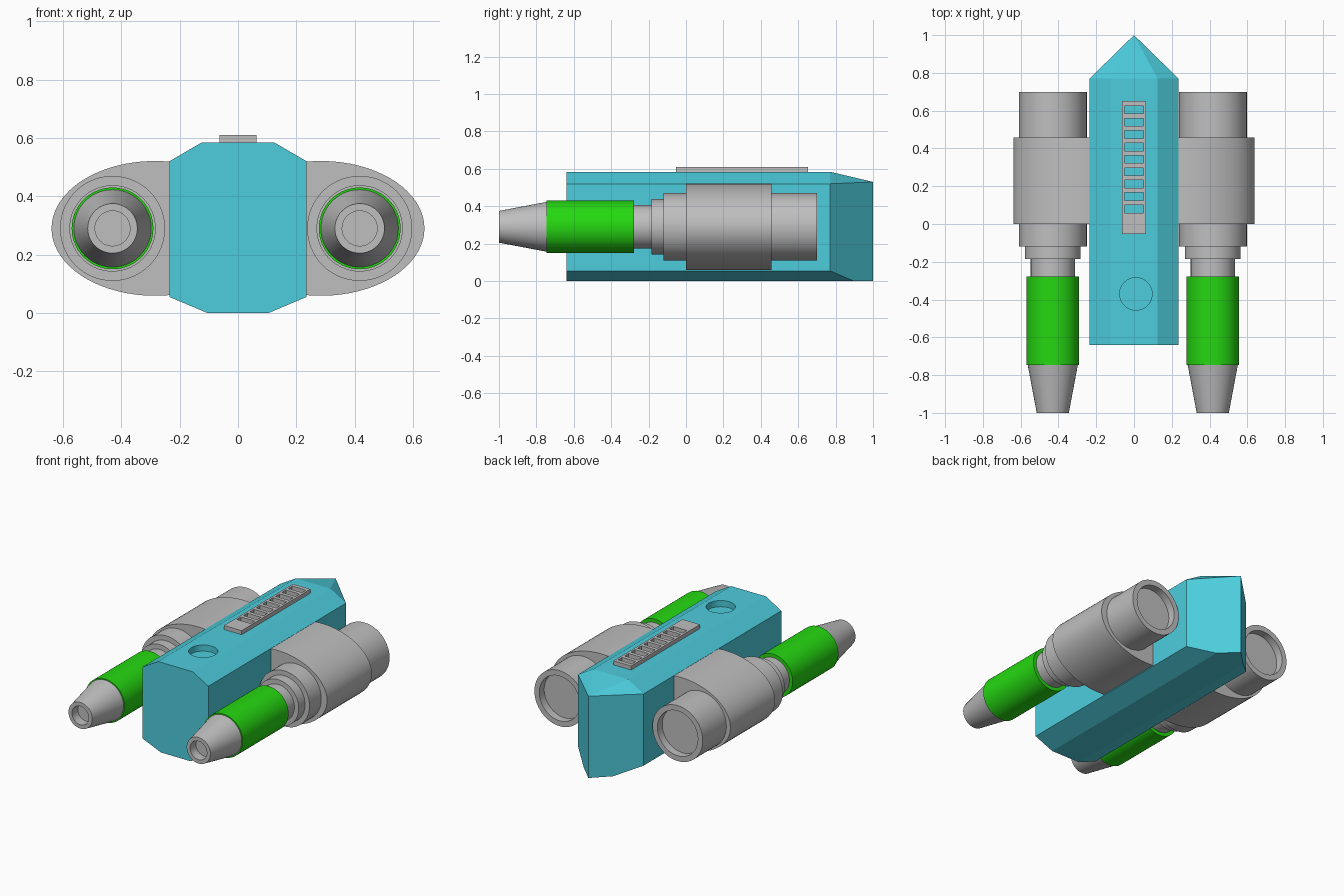
import bpy, bmesh, math
from mathutils import Vector, Matrix

if "Cube" in bpy.data.objects:
    bpy.data.objects.remove(bpy.data.objects["Cube"])


def material(name, rgb):
    m = bpy.data.materials.new(name)
    m.diffuse_color = (*rgb, 1)
    m.use_nodes = True
    m.node_tree.nodes["Principled BSDF"].inputs["Base Color"].default_value = m.diffuse_color
    return m


TEAL = material("teal", (0.073, 0.61, 0.72))
GREY = material("grey", (0.52, 0.52, 0.52))
GREEN = material("green", (0.0185, 0.69, 0.0056))


def finish(name, bm, mat, smooth=False):
    bmesh.ops.recalc_face_normals(bm, faces=bm.faces)
    me = bpy.data.meshes.new(name)
    bm.to_mesh(me)
    bm.free()
    me.materials.append(mat)
    ob = bpy.data.objects.new(name, me)
    bpy.context.collection.objects.link(ob)
    bpy.ops.object.select_all(action='DESELECT')
    bpy.context.view_layer.objects.active = ob
    ob.select_set(True)
    if smooth:
        bpy.ops.object.shade_smooth_by_angle(angle=math.radians(30))
    return ob


def revolve(name, profile, cx, cz, mat, steps=56):
    """Spin (radius, y) points about an axis parallel to y."""
    bm = bmesh.new()
    vs = [bm.verts.new((cx + r, y, cz)) for r, y in profile]
    es = [bm.edges.new(p) for p in zip(vs, vs[1:])]
    bmesh.ops.spin(bm, geom=vs + es, cent=(cx, 0, cz), axis=(0, 1, 0),
                   angle=2 * math.pi, steps=steps)
    bmesh.ops.remove_doubles(bm, verts=bm.verts, dist=1e-4)
    return finish(name, bm, mat, True)


def extrude_y(name, outline, y0, y1, mat, smooth=False):
    bm = bmesh.new()
    f = bm.faces.new([bm.verts.new((x, y0, z)) for x, z in outline])
    r = bmesh.ops.extrude_face_region(bm, geom=[f])
    bmesh.ops.translate(bm, vec=(0, y1 - y0, 0),
                        verts=[v for v in r['geom'] if isinstance(v, bmesh.types.BMVert)])
    return finish(name, bm, mat, smooth)


def add_box(bm, x0, x1, y0, y1, z0, z1):
    m = Matrix.Translation(((x0 + x1) / 2, (y0 + y1) / 2, (z0 + z1) / 2)) \
        @ Matrix.Diagonal((x1 - x0, y1 - y0, z1 - z0, 1))
    bmesh.ops.create_cube(bm, size=1, matrix=m)


# fuselage: chamfered bar with a vertical wedge nose
TOP, BACK, SHOULDER = 0.584, -0.64, 0.77
half = [(0.105, 0), (0.235, 0.055), (0.235, 0.52), (0.125, TOP)]
bm = bmesh.new()
for s in (-1, 1):
    for x, z in half:
        nose_y = 0.897 if z == 0 else SHOULDER
        bm.verts.new((s * x, BACK, z))
        bm.verts.new((s * x, nose_y, z))
for z in (0, 0.53):
    bm.verts.new((0, 1, z))
bmesh.ops.convex_hull(bm, input=bm.verts)
bmesh.ops.dissolve_limit(bm, angle_limit=math.radians(1),
                         verts=bm.verts, edges=bm.edges)
body = finish("fuselage", bm, TEAL)

# round socket sunk in the deck
bm = bmesh.new()
bmesh.ops.create_cone(bm, cap_ends=True, segments=40, radius1=0.086, radius2=0.086,
                      depth=0.1, matrix=Matrix.Translation((0.01, -0.37, TOP + 0.01)))
cutter = finish("socket_cutter", bm, TEAL)
cutter.hide_render = True
cut = body.modifiers.new("socket", 'BOOLEAN')
cut.operation, cut.solver, cut.object = 'DIFFERENCE', 'EXACT', cutter
bpy.context.view_layer.objects.active = body
bpy.ops.object.modifier_apply(modifier="socket")
bpy.data.objects.remove(cutter)

# slotted grille on the deck: two rails and ten cross bars
bm = bmesh.new()
z0, z1 = TOP - 0.004, 0.61
y0, y1, n, slot = -0.053, 0.652, 9, 0.041
add_box(bm, -0.063, -0.049, y0, y1, z0, z1)
add_box(bm, 0.049, 0.063, y0, y1, z0, z1)
centres = [0.08 + i * 0.0656 for i in range(n)]
starts = [y0] + [c + slot / 2 for c in centres]
ends = [c - slot / 2 for c in centres] + [y1]
for a, b in zip(starts, ends):
    add_box(bm, -0.049, 0.049, a, b, z0, z1)
finish("deck_grille", bm, GREY)

# engines, one each side
AZ = 0.29
for side, s, cx in (("left", -1, -0.43), ("right", 1, 0.417)):
    # nacelle with open rear and stepped front
    revolve(side + "_nacelle",
            [(0, -0.20), (0.117, -0.20), (0.117, -0.185), (0.148, -0.185),
             (0.148, -0.12), (0.18, -0.12), (0.18, 0.70), (0.145, 0.70),
             (0.145, 0.65), (0, 0.65)], cx, AZ, GREY)
    # neck between nacelle and sleeve
    revolve(side + "_neck", [(0, -0.30), (0.117, -0.30), (0.117, -0.18), (0, -0.18)],
            cx, AZ, GREY)
    # coloured sleeve
    revolve(side + "_sleeve", [(0, -0.747), (0.14, -0.747), (0.14, -0.278), (0, -0.278)],
            cx, AZ, GREEN)
    # tapered muzzle with a blind bore
    revolve(side + "_muzzle",
            [(0, -0.94), (0.06, -0.94), (0.06, -1.0), (0.085, -1.0),
             (0.133, -0.745), (0, -0.745)], cx, AZ, GREY)
    # half-oval fairing joining engine to fuselage
    arc = [math.radians(-98 + 196 * i / 40) for i in range(41)]
    outline = [(s * (0.284 + 0.355 * math.cos(t)), AZ + 0.231 * math.sin(t)) for t in arc]
    extrude_y(side + "_fairing", outline, 0.0, 0.458, GREY, True)
